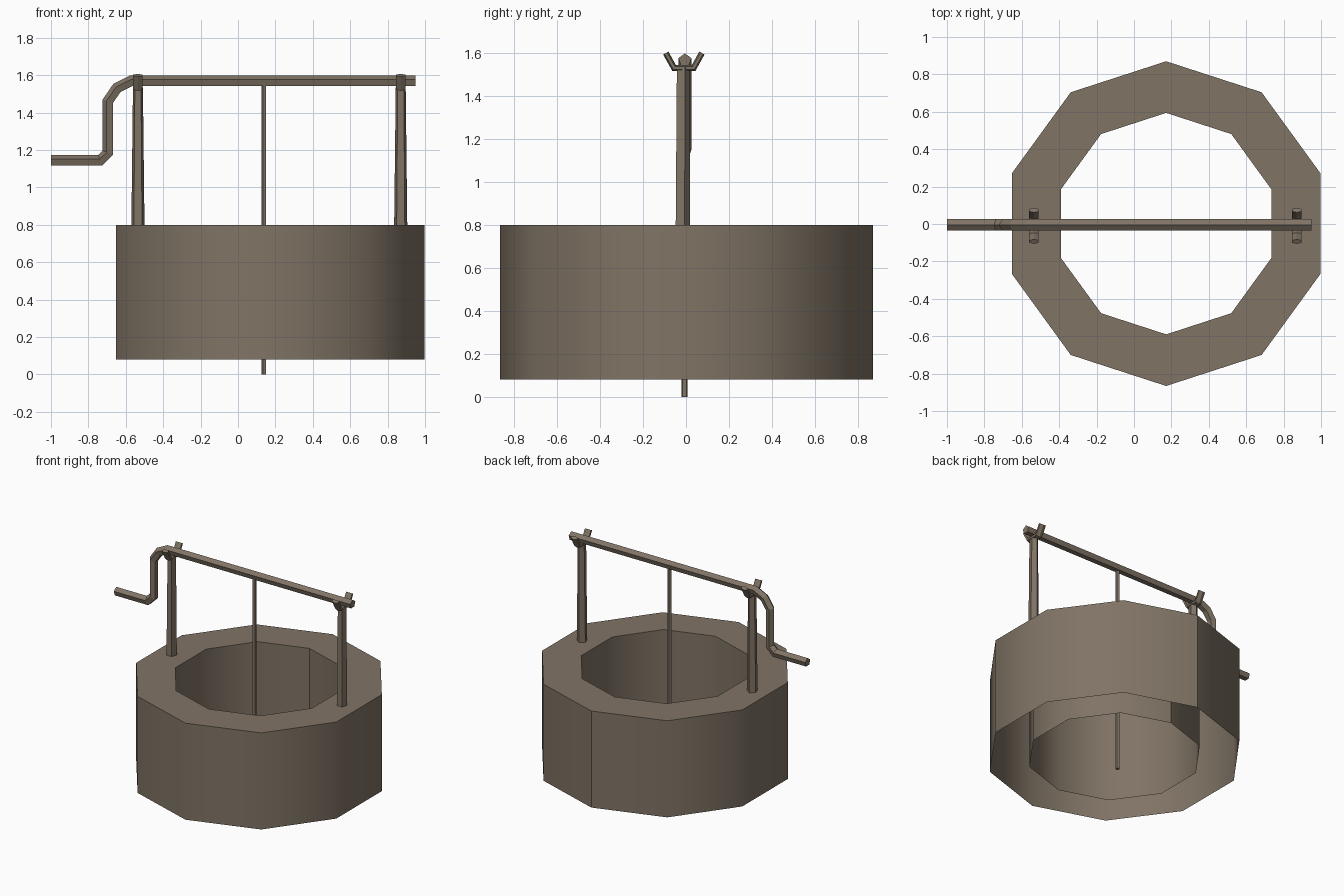
import bpy, bmesh, math
from mathutils import Vector

if "Cube" in bpy.data.objects:
    bpy.data.objects.remove(bpy.data.objects["Cube"])

stone = bpy.data.materials.new("weathered_brown")
stone.diffuse_color = (0.216, 0.174, 0.130, 1)
stone.use_nodes = True
stone.node_tree.nodes["Principled BSDF"].inputs["Base Color"].default_value = stone.diffuse_color


def finish(name, bm):
    bmesh.ops.recalc_face_normals(bm, faces=bm.faces)
    me = bpy.data.meshes.new(name)
    bm.to_mesh(me)
    bm.free()
    me.materials.append(stone)
    ob = bpy.data.objects.new(name, me)
    bpy.context.collection.objects.link(ob)
    return ob


def ring(bm, centre, u, v, n):
    """Polygon ring: first corner lies along v."""
    return [bm.verts.new(centre + u * math.sin(2 * math.pi * i / n)
                         + v * math.cos(2 * math.pi * i / n)) for i in range(n)]


def bridge(bm, a, b):
    n = len(a)
    return [bm.faces.new((a[i], a[(i + 1) % n], b[(i + 1) % n], b[i])) for i in range(n)]


def sweep(name, path, side, n, width, height):
    """Sweep an n-gon along a planar path with mitred corners."""
    bm = bmesh.new()
    pts = [Vector(p) for p in path]
    side = Vector(side)
    dirs = [(b - a).normalized() for a, b in zip(pts, pts[1:])]
    rings = []
    for i, p in enumerate(pts):
        d0, d1 = dirs[max(i - 1, 0)], dirs[min(i, len(dirs) - 1)]
        t = (d0 + d1).normalized()
        rings.append(ring(bm, p, side * width, side.cross(t) * height / t.dot(d1), n))
    for a, b in zip(rings, rings[1:]):
        bridge(bm, a, b)
    bm.faces.new(rings[0])
    bm.faces.new(rings[-1])
    return finish(name, bm)


# Well wall: ten-sided, open underneath, smooth sides with one seam at the back
X, Y = Vector((1, 0, 0)), Vector((0, 1, 0))
bm = bmesh.new()
R, r, cx = 0.868, 0.592, 0.172
loops = [ring(bm, Vector((cx, 0.002, z)), X * q, Y * q, 10)
         for q, z in ((R, 0.08), (R, 0.80), (r, 0.80), (r, 0.08))]
for k in range(3):
    for f in bridge(bm, loops[k], loops[k + 1]):
        f.smooth = k != 1
for k in (1, 2):
    for i in range(10):
        bm.edges.get((loops[k][i], loops[k][(i + 1) % 10])).smooth = False
for k in (0, 2):
    bm.edges.get((loops[k][0], loops[k + 1][0])).smooth = False
finish("well_wall", bm)

# Tapered posts with a forked cradle on top
for label, x in (("left", -0.535), ("right", 0.87)):
    bm = bmesh.new()
    low = ring(bm, Vector((x, -0.018, 0.79)), X * 0.037, Y * 0.037, 5)
    top = ring(bm, Vector((x, -0.015, 1.535)), X * 0.028, Y * 0.034, 5)
    bridge(bm, low, top)
    bm.faces.new(top)
    finish(label + "_post", bm)
    sweep(label + "_fork",
          [(x, -0.094, 1.600), (x, -0.055, 1.530), (x, 0.035, 1.530), (x, 0.074, 1.600)],
          X, 6, 0.029, 0.014)

# Axle bending down into the crank handle
sweep("axle_and_crank",
      [(px, -0.005, pz) for px, pz in ((0.95, 1.567), (-0.57, 1.567), (-0.645, 1.53),
                                       (-0.693, 1.46), (-0.693, 1.185),
                                       (-0.735, 1.143), (-1.0, 1.143))],
      Y, 5, 0.032, 0.031)

# Rope hanging down the shaft
sweep("rope", [(0.139, -0.007, 1.56), (0.139, -0.007, 0.0)], Y, 5, 0.0145, 0.0145)
